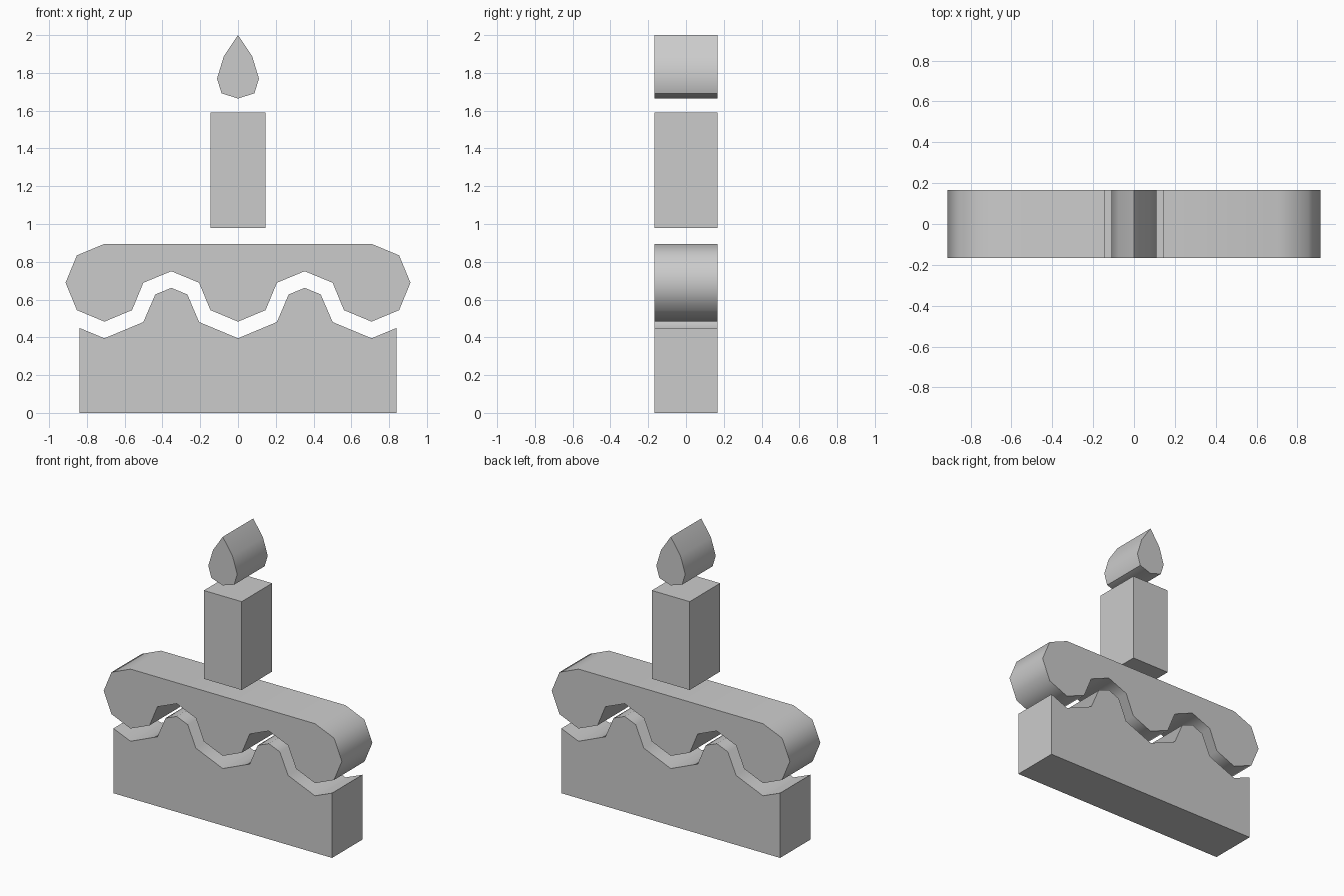
import bpy, bmesh, math

if "Cube" in bpy.data.objects:
    bpy.data.objects.remove(bpy.data.objects["Cube"])

HALF_DEPTH = 0.167


def extrude_profile(name, half):
    """Mirror a right-half (x, z) outline across x = 0 and extrude it along y."""
    outline = half + [(-x, z) for x, z in reversed(half) if x > 0]
    bm = bmesh.new()
    front = bm.faces.new([bm.verts.new((x, -HALF_DEPTH, z)) for x, z in outline])
    result = bmesh.ops.extrude_face_region(bm, geom=[front], use_keep_orig=True)
    back = [g for g in result["geom"] if isinstance(g, bmesh.types.BMVert)]
    bmesh.ops.translate(bm, verts=back, vec=(0, 2 * HALF_DEPTH, 0))
    bmesh.ops.recalc_face_normals(bm, faces=bm.faces)
    mesh = bpy.data.meshes.new(name)
    bm.to_mesh(mesh)
    bm.free()
    obj = bpy.data.objects.new(name, mesh)
    bpy.context.collection.objects.link(obj)
    bpy.ops.object.select_all(action="DESELECT")
    obj.select_set(True)
    bpy.context.view_layer.objects.active = obj
    bpy.ops.object.shade_smooth_by_angle(angle=math.radians(50))
    return obj


# Cake base with a wavy top that follows the icing
extrude_profile("cake_base", [
    (0, 0.395), (0.206, 0.481), (0.268, 0.627), (0.353, 0.662),
    (0.438, 0.627), (0.501, 0.481), (0.707, 0.395), (0.838, 0.449), (0.838, 0)])

# Icing with three rounded drips and rounded ends
extrude_profile("icing", [
    (0, 0.483), (0.146, 0.544), (0.206, 0.689), (0.353, 0.75), (0.501, 0.689),
    (0.561, 0.544), (0.707, 0.483), (0.853, 0.544), (0.913, 0.689),
    (0.853, 0.834), (0.707, 0.895)])

# Candle
extrude_profile("candle", [(0.145, 0.978), (0.145, 1.59)])

# Teardrop flame
extrude_profile("flame", [
    (0, 1.664), (0.087, 1.692), (0.111, 1.77), (0.075, 1.888), (0, 2.0)])
